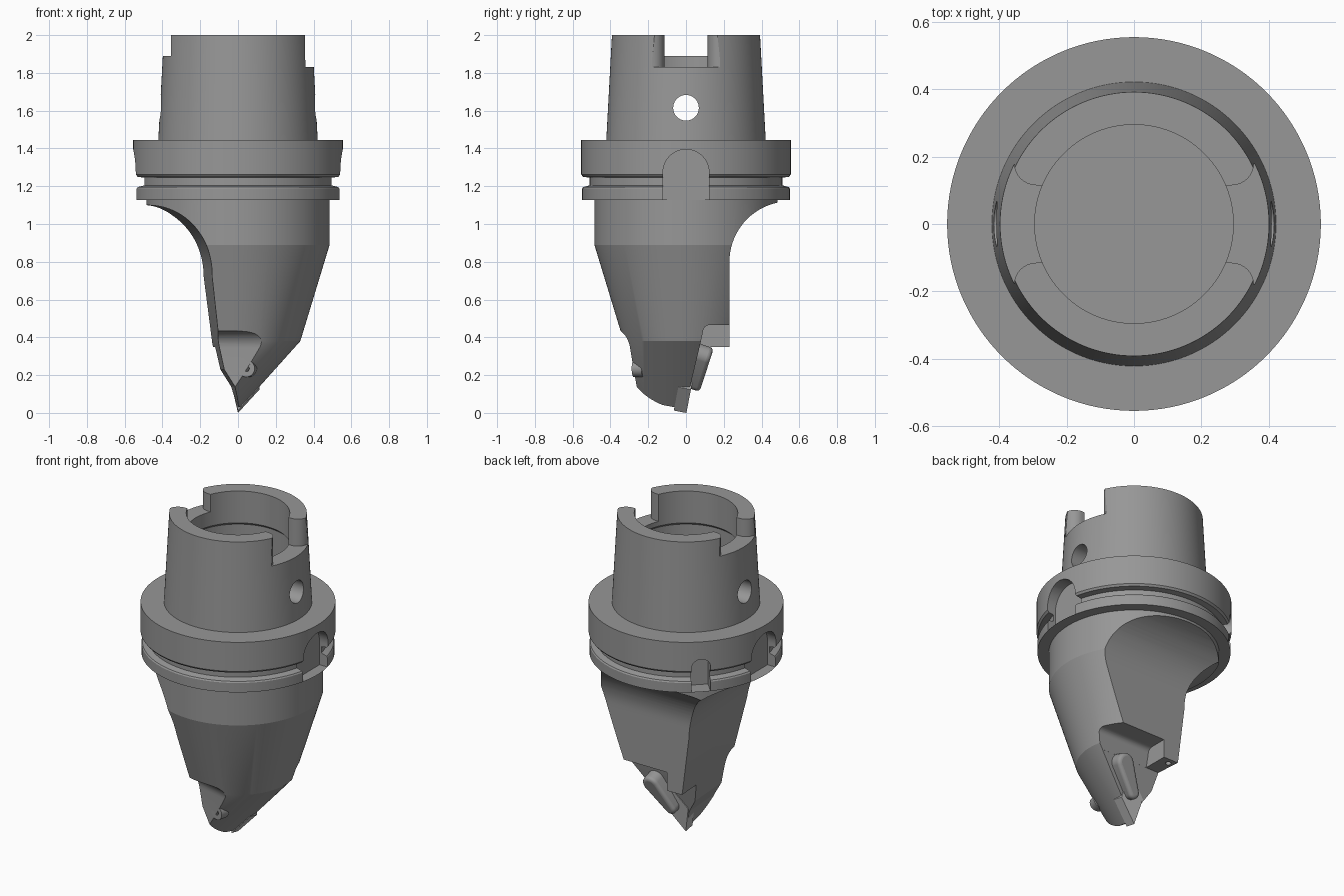
import bpy, bmesh
from math import sin, cos, pi, radians
from mathutils import Matrix, Vector

if "Cube" in bpy.data.objects:
    bpy.data.objects.remove(bpy.data.objects["Cube"])


def material(name, v):
    m = bpy.data.materials.new(name)
    m.diffuse_color = (v, v, v, 1)
    m.use_nodes = True
    m.node_tree.nodes["Principled BSDF"].inputs["Base Color"].default_value = m.diffuse_color
    return m


STEEL, CARBIDE = material("dark_steel", .31), material("carbide", .5)


def make(name, bm, mat=STEEL):
    bmesh.ops.recalc_face_normals(bm, faces=bm.faces)
    me = bpy.data.meshes.new(name)
    bm.to_mesh(me)
    bm.free()
    me.materials.append(mat)
    ob = bpy.data.objects.new(name, me)
    bpy.context.collection.objects.link(ob)
    return ob


def prism(name, pts, axis, lo, hi, mat=None, surf=STEEL):
    """Extrude a 2D outline along an axis."""
    def at(p, w):
        return {'x': (w, p[0], p[1]), 'y': (p[0], w, p[1]), 'z': (p[0], p[1], w)}[axis]
    bm = bmesh.new()
    a = [bm.verts.new(at(p, lo)) for p in pts]
    b = [bm.verts.new(at(p, hi)) for p in pts]
    n = len(pts)
    bm.faces.new(a)
    bm.faces.new(b)
    for i in range(n):
        bm.faces.new((a[i], a[(i + 1) % n], b[(i + 1) % n], b[i]))
    if mat:
        bm.transform(mat)
    return make(name, bm, surf)


def lathe(name, prof, n=128, mat=None):
    """Revolve (radius, z, x offset) points; both ends are capped."""
    bm = bmesh.new()
    rings = [[bm.verts.new((o + r * cos(2 * pi * i / n), r * sin(2 * pi * i / n), z))
              for i in range(n)] for r, z, o in prof]
    for p, q in zip(rings, rings[1:]):
        for i in range(n):
            j = (i + 1) % n
            bm.faces.new((p[i], p[j], q[j], q[i]))
    bm.faces.new(rings[0])
    bm.faces.new(rings[-1])
    if mat:
        bm.transform(mat)
    return make(name, bm)


def arc(cx, cy, rx, ry, a0, a1, n=20):
    return [(cx + rx * cos(radians(a0 + (a1 - a0) * i / n)),
             cy + ry * sin(radians(a0 + (a1 - a0) * i / n))) for i in range(n + 1)]


def cut(ob, cutter):
    m = ob.modifiers.new("cut", 'BOOLEAN')
    m.operation, m.solver, m.object = 'DIFFERENCE', 'EXACT', cutter
    bpy.context.view_layer.objects.active = ob
    bpy.ops.object.modifier_apply(modifier=m.name)
    bpy.data.objects.remove(cutter)


def smooth(ob, angle):
    bpy.ops.object.select_all(action='DESELECT')
    ob.select_set(True)
    bpy.context.view_layer.objects.active = ob
    bpy.ops.object.shade_smooth_by_angle(angle=radians(angle))


def rz(a):
    return Matrix.Rotation(radians(a), 4, 'Z')


# holder: oblique nose, cone, grooved flange, taper shank and bore
prof = [(.33, -.05, -.386), (.33, .38, 0), (.485, .89, 0), (.485, 1.128, 0),
        (.55, 1.128, 0), (.55, 1.187, 0), (.545, 1.195, 0),
        (.51, 1.205, 0), (.51, 1.245, 0), (.545, 1.25, 0), (.555, 1.262, 0),
        (.555, 1.445, 0), (.422, 1.445, 0), (.392, 2, 0),
        (.295, 2, 0), (.295, 1.8, 0), (.31, 1.785, 0), (.31, 1.46, 0), (.3, 1.45, 0)]
body = lathe("tool_holder", prof)

# drive notches in the shank rim (one deeper)
half = [(.2, .115), (.29, .115)] + arc(.29, .18, .066, .065, -90, 0, 8)[1:] + [(.5, .18)]
notch = half + [(x, -y) for x, y in reversed(half)]
cut(body, prism("notch_right", notch, 'z', 1.83, 2.1))
cut(body, prism("notch_left", notch, 'z', 1.89, 2.1, rz(180)))

# cross hole through the shank
cut(body, prism("cross_hole", arc(0, 1.615, .068, .068, 0, 350, 35), 'x', -.6, .6))

# round-topped flange slots on both sides, plus a small orientation slot
slot = arc(0, 1.273, .122, .122, 0, 180) + [(-.122, 1.1282), (.122, 1.1282)]
for a in (0, 180):
    cut(body, prism("flange_slot", slot, 'x', .482, .7, rz(a)))
small = arc(0, 1.28, .055, .055, 0, 180, 16) + [(-.055, 1.1282), (.055, 1.1282)]
cut(body, prism("index_slot", small, 'x', .45, .7, rz(134)))

# side relief facing -x
side = (arc(-.49, .72, .325, .38, 90, 0) + [(-.12, .37), (-.09, .23), (-.035, .14),
        (0, .02), (0, -.2), (-.8, -.2), (-.8, 1.1)])
cut(body, prism("side_relief", side, 'y', -.8, .8, rz(4)))

# back relief facing +y
back = arc(.55, .8, .32, .32, 180, 90) + [(.8, 1.12), (.8, -.2), (.23, -.2)]
cut(body, prism("back_relief", back, 'x', -.8, .8))

# insert face and chip pocket
cut(body, prism("rake_face", [(-.035, -.1), (.072, .35), (.8, .35), (.8, -.1)], 'x', -.8, .8))
pocket = [(.068, .33), (.088, .42)] + arc(.125, .43, .035, .035, 170, 90, 8) + [(.8, .465), (.8, .33)]
cut(body, prism("chip_pocket", pocket, 'x', -.03, .8))

# front flat with filleted top
flat = [(-.8, .435)] + arc(-.36, .345, .09, .09, 90, 0, 10) + [(-.266, .1), (-.262, -.2), (-.8, -.2)]
cut(body, prism("front_flat", flat, 'x', -.8, .8,
                Matrix.Translation((.09, -.285, 0)) @ rz(-14)
                @ Matrix.Translation((-.09, .265, 0))))

# rounded underside of the nose
under = [(-.6, .2)] + arc(-.16, .17, .125, .12, 180, 265, 12) + [(-.06, .03), (.2, .02), (.2, -.2), (-.6, -.2)]
cut(body, prism("nose_underside", under, 'x', -.8, .8))

# coolant hole beside the insert
cut(body, lathe("coolant_hole", [(.017, -.12, 0), (.017, .1, 0)], 28,
                Matrix.Translation((-.095, .19, .36))))
smooth(body, 15)

# cutting insert: 55 degree rhombus leaning back
lean = Matrix.Rotation(radians(-11), 4, 'X')
e1 = Vector((sin(radians(-13)), cos(radians(-13)))) * .17
e2 = Vector((sin(radians(42)), cos(radians(42)))) * .17
prism("cutting_insert", [(0, 0), e2, e1 + e2, e1], 'y', -.066, .002, lean, CARBIDE)

# clamp: rounded finger over the insert
cap = (arc(.16, .315, .056, .056, -32, 148, 12)
       + arc(.06, .165, .036, .036, 148, 328, 12))
clamp = prism("insert_clamp", cap, 'y', -.06, .034, Matrix.Rotation(radians(-18), 4, 'X'))
bev = clamp.modifiers.new("round", 'BEVEL')
bev.width, bev.segments, bev.limit_method, bev.angle_limit = .02, 4, 'ANGLE', radians(50)
smooth(clamp, 35)

# clamp screw in the front flat
place = (Matrix.Translation((.045, -.274, .235)) @ rz(-14)
         @ Matrix.Rotation(radians(90), 4, 'X'))
screw = lathe("clamp_screw", [(.045, -.05, 0), (.045, .003, 0),
                              (.016, .003, 0), (.016, -.03, 0)], 32, place)
smooth(screw, 28)
